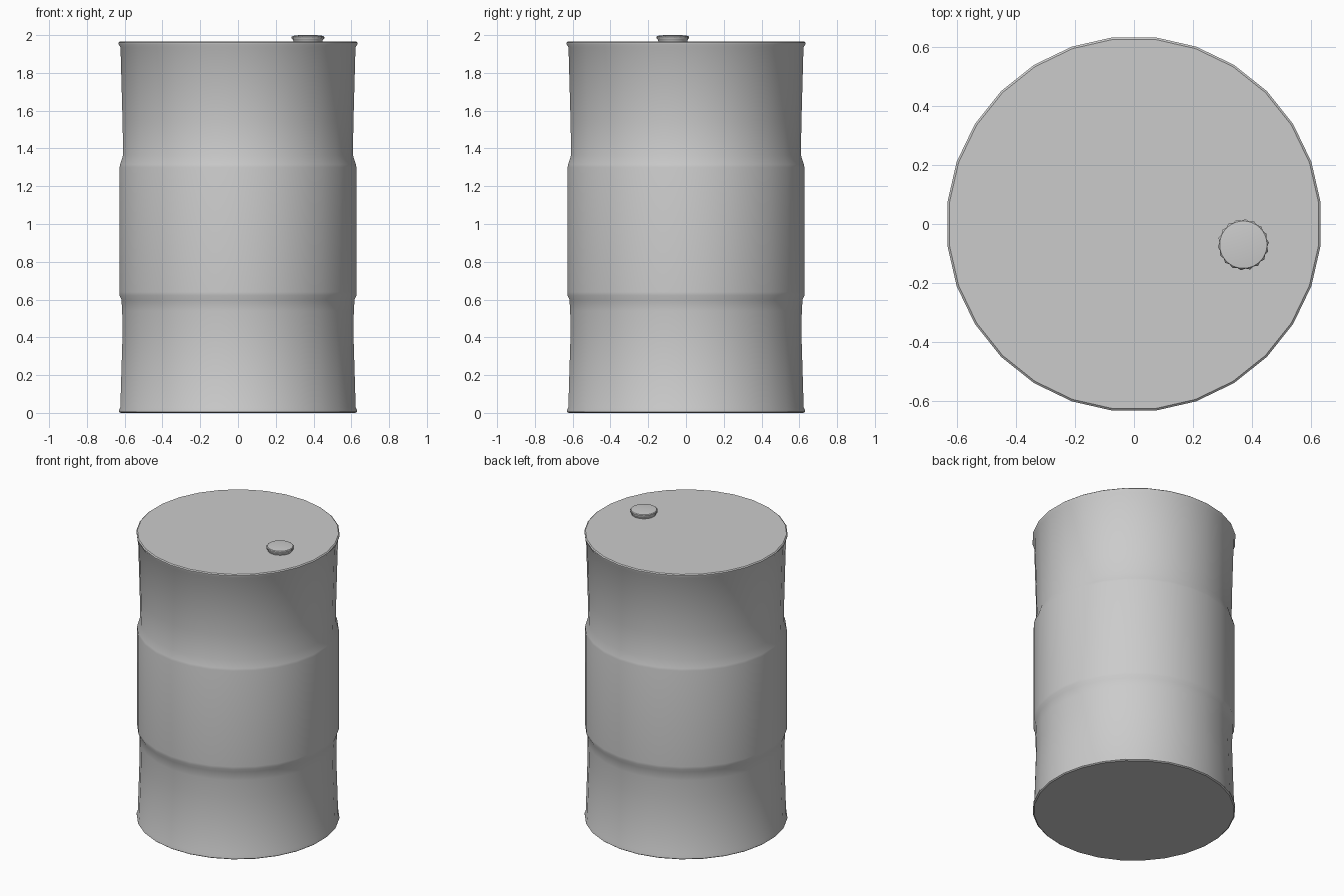
import bpy, bmesh, math

if "Cube" in bpy.data.objects:
    bpy.data.objects.remove(bpy.data.objects["Cube"])


def lathe(name, profile, sides, center=(0, 0), scallop=0.0, angle=35):
    """Revolve (radius, z) points; scallop shrinks every other column."""
    bm = bmesh.new()
    rings = []
    for r, z, *flag in profile:
        ring = []
        for i in range(sides):
            a = 2 * math.pi * (i + 0.5) / sides
            k = r - (scallop if flag and i % 2 else 0)
            ring.append(bm.verts.new((center[0] + k * math.cos(a),
                                      center[1] + k * math.sin(a), z)))
        rings.append(ring)
    for lo, hi in zip(rings, rings[1:]):
        for i in range(sides):
            j = (i + 1) % sides
            bm.faces.new((lo[i], lo[j], hi[j], hi[i]))
    bm.faces.new(rings[0][::-1])
    bm.faces.new(rings[-1])
    me = bpy.data.meshes.new(name)
    bm.to_mesh(me)
    bm.free()
    ob = bpy.data.objects.new(name, me)
    bpy.context.collection.objects.link(ob)
    bpy.ops.object.select_all(action='DESELECT')
    ob.select_set(True)
    bpy.context.view_layer.objects.active = ob
    bpy.ops.object.shade_smooth_by_angle(angle=math.radians(angle))
    return ob


# Barrel shell with rims, waists and raised middle band
lathe("barrel_body", [
    (0.626, 0.0), (0.634, 0.006), (0.634, 0.014), (0.627, 0.03),
    (0.615, 0.42), (0.617, 0.54), (0.621, 0.60), (0.631, 0.622), (0.631, 0.64),
    (0.631, 1.30), (0.628, 1.315), (0.612, 1.365), (0.615, 1.54),
    (0.626, 1.935), (0.636, 1.952), (0.636, 1.960), (0.629, 1.966)], 28)

# Scalloped filler cap
lathe("filler_cap", [
    (0.076, 1.96), (0.078, 1.973), (0.080, 1.976), (0.087, 1.983, 1), (0.087, 1.991, 1),
    (0.080, 1.996), (0.045, 2.0)], 36, center=(0.37, -0.07), scallop=0.006)
